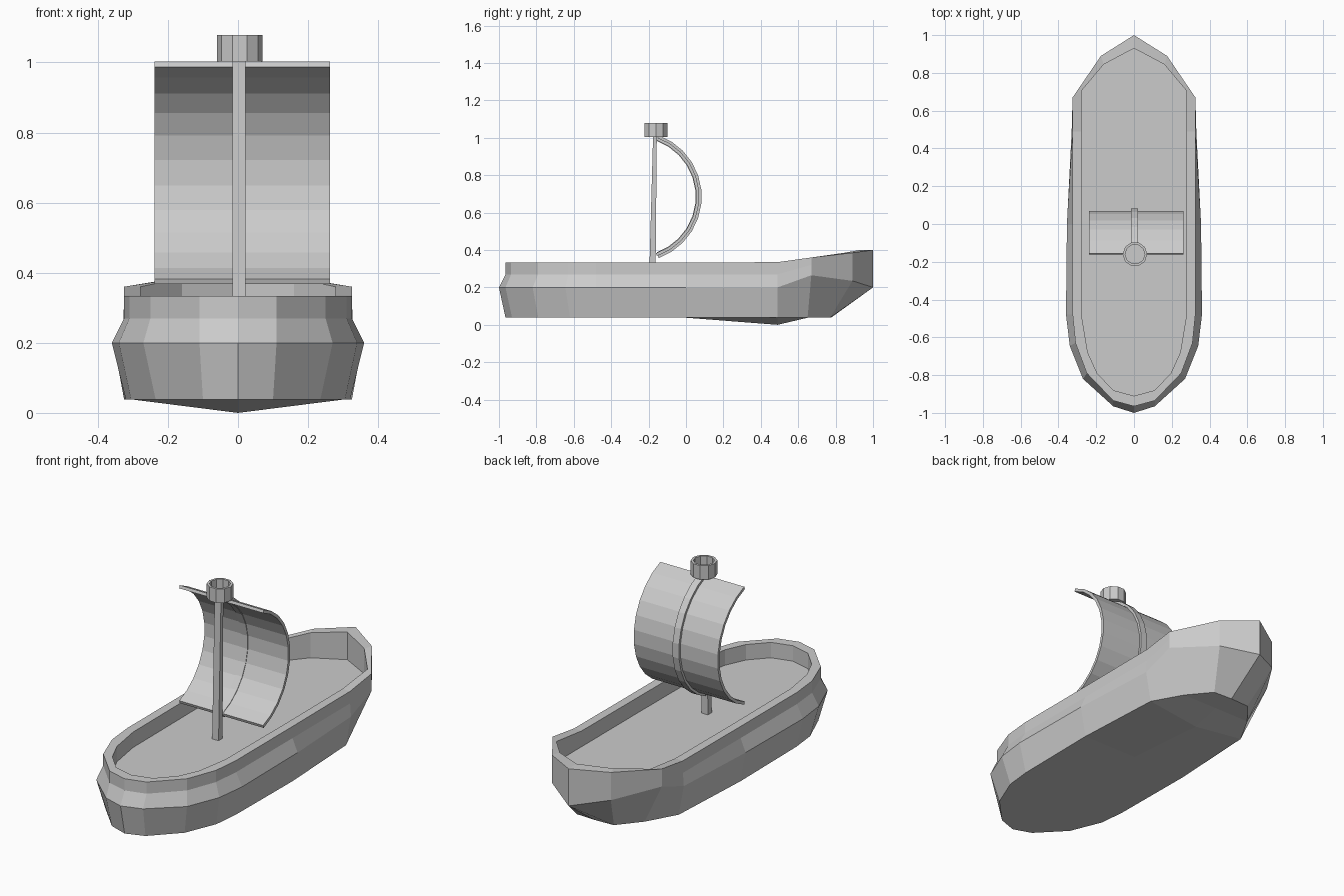
import bpy, bmesh
from math import sin, cos, radians, pi

if "Cube" in bpy.data.objects:
    bpy.data.objects.remove(bpy.data.objects["Cube"])


def finish(name, bm):
    bmesh.ops.remove_doubles(bm, verts=bm.verts, dist=1e-4)
    bmesh.ops.recalc_face_normals(bm, faces=bm.faces)
    mesh = bpy.data.meshes.new(name)
    bm.to_mesh(mesh)
    bm.free()
    obj = bpy.data.objects.new(name, mesh)
    bpy.context.collection.objects.link(obj)
    return obj


def skin(bm, rows):
    """Quads between neighbouring rows of points; collapsed corners are dropped."""
    for a, b in zip(rows, rows[1:]):
        for i in range(len(a) - 1):
            pts = []
            for p in (a[i], a[i + 1], b[i + 1], b[i]):
                if p not in pts:
                    pts.append(p)
            if len(pts) > 2:
                bm.faces.new([bm.verts.new(p) for p in pts])


# Hull: half outlines from stern to bow, one per level, skinned and mirrored
bow = [(.325, .67), (.175, .89), (0, 1)]
bottom = [(0, -.965), (.1, -.93), (.235, -.79), (.305, -.62), (.32, -.48),
          (.325, 0), (.30, .49), (.21, .65), (.11, .77), (0, .775)]
middle = [(0, -1), (.11, -.965), (.27, -.82), (.34, -.645), (.36, -.48),
          (.355, 0), (.33, .49)] + bow
rim = [(0, -.965), (.11, -.935), (.25, -.79), (.31, -.63), (.325, -.48),
       (.325, 0), (.325, .49)] + bow
inner = [(0, -.91), (.11, -.88), (.195, -.79), (.245, -.68), (.275, -.5),
         (.278, 0), (.278, .49), (.278, .705), (.16, .845), (0, .93)]


def level(outline, z, bow_z=()):
    zs = [z] * (len(outline) - len(bow_z)) + list(bow_z)
    return [(x, y, h) for (x, y), h in zip(outline, zs)]


rim_z = (.335, .36, .385, .40)
keel = [(0, y, 0 if i == 6 else .038) for i, (x, y) in enumerate(bottom)]
rows = [keel,
        level(bottom, .038),
        level(middle, .2, (.265, .235, .2)),
        level(rim, .27, (.32, .31, .30)),
        level(rim, .333, rim_z),
        level(inner, .333, rim_z),
        level(inner, .25),
        [(0, y, .25) for x, y in inner]]
bm = bmesh.new()
for s in (1, -1):
    skin(bm, [[(s * x, y, z) for x, y, z in row] for row in rows])
finish("hull", bm)


# Curved sail and its central batten: thick arcs extruded across x
def arc_band(name, r_in, r_out, x0, x1, sweep=71, steps=11):
    bm = bmesh.new()
    rings = []
    for i in range(steps + 1):
        t = radians(-sweep + 2 * sweep * i / steps)
        rings.append([bm.verts.new((x, -.265 + r * cos(t), .685 + r * sin(t)))
                      for x, r in ((x0, r_in), (x1, r_in), (x1, r_out), (x0, r_out))])
    for a, b in zip(rings, rings[1:]):
        for k in range(4):
            bm.faces.new((a[k], a[(k + 1) % 4], b[(k + 1) % 4], b[k]))
    bm.faces.new(rings[0])
    bm.faces.new(rings[-1])
    finish(name, bm)


arc_band("sail", .32, .336, -.238, .262)
arc_band("sail_batten", .317, .349, -.016, .022, 70)

# Mast: square post tapering upward
bm = bmesh.new()
loops = [[bm.verts.new((x, y, z)) for x, y in
          ((-.016, y0), (.022, y0), (.022, y1), (-.016, y1))]
         for z, y0, y1 in ((.25, -.197, -.163), (1.01, -.176, -.156))]
for k in range(4):
    j = (k + 1) % 4
    bm.faces.new((loops[0][k], loops[0][j], loops[1][j], loops[1][k]))
bm.faces.new(loops[0])
bm.faces.new(loops[1])
finish("mast", bm)

# Lookout basket: ten-sided open cup at the mast head
n = 10
bm = bmesh.new()
cup = [[(.005 + r * cos(2 * pi * (i % n) / n), -.16 + r * sin(2 * pi * (i % n) / n), z)
        for i in range(n + 1)]
       for r, z in ((0, 1.003), (.065, 1.003), (.065, 1.078), (.052, 1.078), (.052, 1.018), (0, 1.018))]
skin(bm, cup)
finish("lookout_basket", bm)
